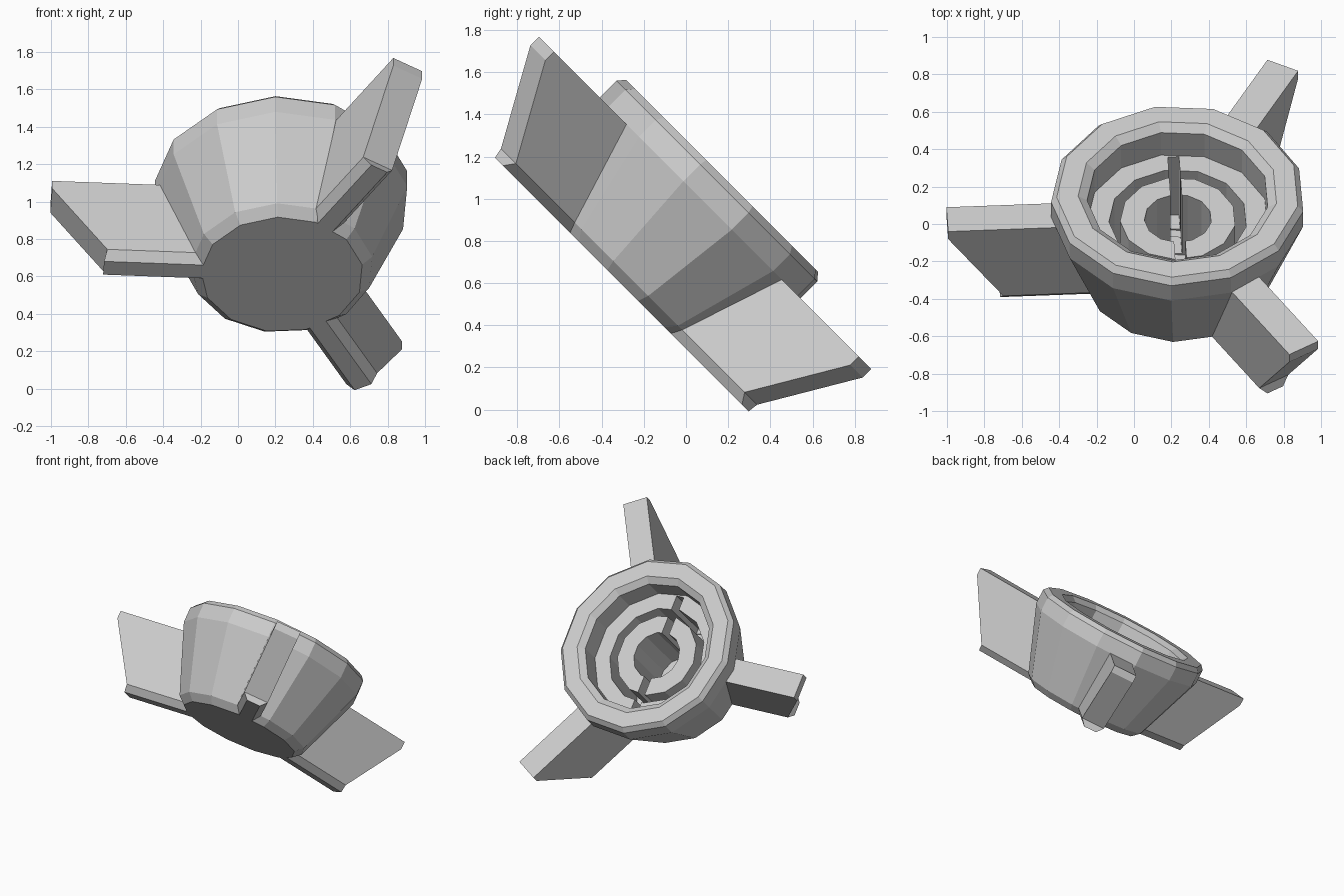
import bpy, bmesh
from math import radians, sin, cos, tau
from mathutils import Matrix

if "Cube" in bpy.data.objects:
    bpy.data.objects.remove(bpy.data.objects["Cube"])

SIDES = 13
# Tilted frame: local z is the axis of the bowl, pointing up and backwards
FRAME = Matrix.Translation((0.235, -0.465, 0.465)) @ Matrix.Rotation(radians(-45), 4, 'X')

grey = bpy.data.materials.new("plain_grey")
grey.use_nodes = True
grey.diffuse_color = (0.6, 0.6, 0.6, 1)
grey.node_tree.nodes["Principled BSDF"].inputs["Base Color"].default_value = (0.6, 0.6, 0.6, 1)


def finish(name, bm, matrix):
    bmesh.ops.recalc_face_normals(bm, faces=bm.faces)
    mesh = bpy.data.meshes.new(name)
    bm.to_mesh(mesh)
    bm.free()
    mesh.transform(matrix)
    mesh.materials.append(grey)
    obj = bpy.data.objects.new(name, mesh)
    bpy.context.collection.objects.link(obj)
    return obj


def loft(bm, rings):
    """Join rings of points into a closed solid."""
    loops = [[bm.verts.new(p) for p in ring] for ring in rings]
    n = len(loops[0])
    for a, b in zip(loops, loops[1:]):
        for i in range(n):
            j = (i + 1) % n
            bm.faces.new((a[i], a[j], b[j], b[i]))
    bm.faces.new(loops[0])
    bm.faces.new(loops[-1])


# Bowl: outer wall, rim, recessed floor, ring groove and centre pit (radius, height)
profile = [(0.435, 0.205), (0.49, 0.255), (0.68, 0.757), (0.68, 0.87), (0.65, 0.905),
           (0.535, 0.905), (0.487, 0.87), (0.487, 0.70), (0.37, 0.70), (0.37, 0.25),
           (0.31, 0.25), (0.31, 0.70), (0.18, 0.70), (0.18, 0.25)]
angles = [radians(-93) + tau * i / SIDES for i in range(SIDES)]
bm = bmesh.new()
loft(bm, [[(r * cos(a), r * sin(a), h) for a in angles] for r, h in profile])
bowl = finish("bowl", bm, FRAME)

# Slot cut across the recessed floor
bm = bmesh.new()
bmesh.ops.create_cube(bm, size=1)
slot_shape = (Matrix.Rotation(radians(3), 4, 'Z') @ Matrix.Translation((0, 0, 0.51))
              @ Matrix.Diagonal((0.06, 0.932, 0.5, 1)))
cutter = finish("slot_cutter", bm, FRAME @ slot_shape)
cutter.hide_render = True
cut = bowl.modifiers.new("slot", 'BOOLEAN')
cut.operation = 'DIFFERENCE'
cut.solver = 'EXACT'
cut.object = cutter
graph = bpy.context.evaluated_depsgraph_get()
cut_mesh = bpy.data.meshes.new_from_object(bowl.evaluated_get(graph))
bowl.modifiers.clear()
bowl.data = cut_mesh
bpy.data.objects.remove(cutter)

# Three swept fins: height, half width, inner and outer radius
levels = [(0.205, 0.05, 0.41, 0.955), (0.255, 0.092, 0.44, 0.94),
          (0.70, 0.092, 0.53, 1.235), (0.757, 0.092, 0.55, 1.235)]
for name, angle in (("right_fin", -177), ("upper_fin", -57), ("lower_fin", 63)):
    bm = bmesh.new()
    loft(bm, [[(r0, -w, h), (r1, -w, h), (r1, w, h), (r0, w, h)] for h, w, r0, r1 in levels])
    finish(name, bm, FRAME @ Matrix.Rotation(radians(angle), 4, 'Z'))
